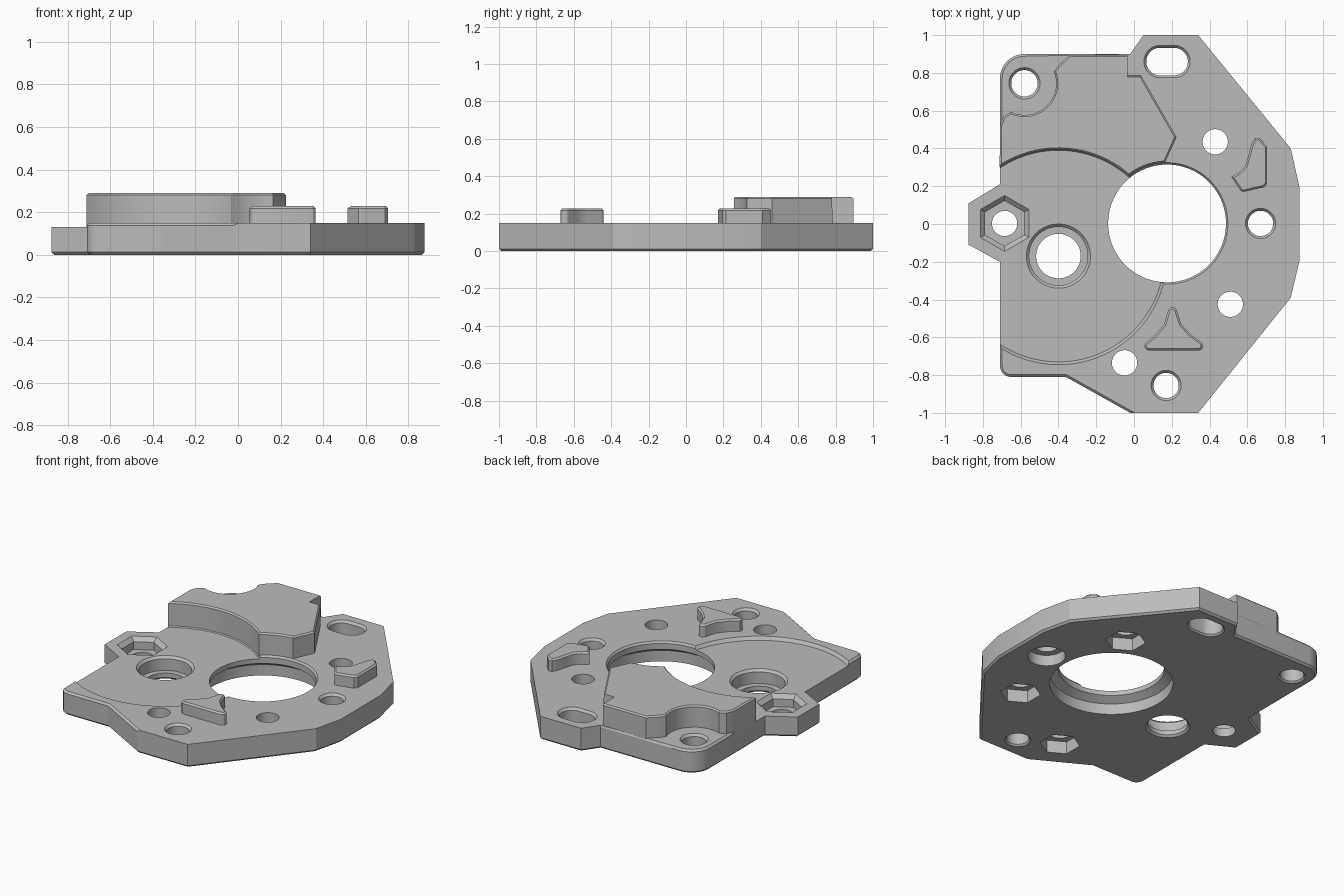
import bpy, bmesh, math
from mathutils import Vector

if "Cube" in bpy.data.objects:
    bpy.data.objects.remove(bpy.data.objects["Cube"], do_unlink=True)

grey = bpy.data.materials.new("plain grey")
grey.use_nodes = True
COLOUR = (0.5, 0.5, 0.5, 1)
grey.diffuse_color = COLOUR
grey.node_tree.nodes["Principled BSDF"].inputs["Base Color"].default_value = COLOUR

TOP = 0.15
MAIN = (0.175, 0.003)      # large opening
WELL = (-0.40, -0.17)      # round recess


def arc(centre, r, a0, a1, n):
    return [(centre[0] + r * math.cos(math.radians(a0 + (a1 - a0) * i / n)),
             centre[1] + r * math.sin(math.radians(a0 + (a1 - a0) * i / n)))
            for i in range(n + 1)]


def finish(bm, name):
    bmesh.ops.recalc_face_normals(bm, faces=bm.faces)
    mesh = bpy.data.meshes.new(name)
    bm.to_mesh(mesh)
    bm.free()
    mesh.materials.append(grey)
    ob = bpy.data.objects.new(name, mesh)
    bpy.context.collection.objects.link(ob)
    return ob


def prism(name, pts, z0, z1, chamfer, where):
    """Upright prism with chamfers on the rim edges picked by where(midpoint)."""
    bm = bmesh.new()
    base = bm.faces.new([bm.verts.new((x, y, z0)) for x, y in pts])
    res = bmesh.ops.extrude_face_region(bm, geom=[base], use_keep_orig=True)
    for v in res["geom"]:
        if isinstance(v, bmesh.types.BMVert):
            v.co.z = z1
    bmesh.ops.recalc_face_normals(bm, faces=bm.faces)
    rim = [e for e in bm.edges if abs(e.verts[0].co.z - e.verts[1].co.z) < 1e-5
           and where((e.verts[0].co + e.verts[1].co) / 2)]
    bmesh.ops.bevel(bm, geom=rim, offset=chamfer, segments=1, affect='EDGES',
                    clamp_overlap=True)
    return finish(bm, name)


def add_bore(bm, centre, profile, sides=40, turn=0, stretch=0):
    """Closed stack of rings (radius, height); stretch makes a slot."""
    rings = []
    for r, z in profile:
        ring = []
        for i in range(sides):
            a = 2 * math.pi * (i + 0.5) / sides + math.radians(turn)
            dx = math.copysign(stretch, math.cos(a))
            ring.append(bm.verts.new((centre[0] + r * math.cos(a) + dx,
                                      centre[1] + r * math.sin(a), z)))
        rings.append(ring)
    for low, high in zip(rings, rings[1:]):
        for i in range(sides):
            j = (i + 1) % sides
            bm.faces.new((low[i], low[j], high[j], high[i]))
    bm.faces.new(rings[0][::-1])
    bm.faces.new(rings[-1])


def cut(ob, bm):
    cutter = finish(bm, "cutter")
    cutter.hide_render = True
    mod = ob.modifiers.new("cut", 'BOOLEAN')
    mod.operation, mod.solver, mod.object = 'DIFFERENCE', 'EXACT', cutter
    bpy.context.view_layer.objects.active = ob
    bpy.ops.object.modifier_apply(modifier=mod.name)
    bpy.data.objects.remove(cutter, do_unlink=True)


# Base plate with rounded left corners and side tab
outline = [(0.34, -1), (0.83, -0.39), (0.875, -0.2), (0.875, 0.2), (0.83, 0.4),
           (0.34, 1), (0.05, 1), (-0.02, 0.9)]
outline += arc((-0.58, 0.77), 0.13, 90, 180, 10)
outline += [(-0.71, 0.21), (-0.875, 0.11), (-0.875, -0.11), (-0.71, -0.2)]
outline += arc((-0.65, -0.75), 0.06, 180, 270, 6)
outline += [(-0.36, -0.81), (-0.02, -1)]
plate = prism("base_plate", outline, 0, TOP, 0.012,
              lambda p: p.z < 0.05 or p.x < -0.02)

# Shallow round recess
bm = bmesh.new()
add_bore(bm, WELL, [(0.56, 0.13), (0.575, TOP), (0.575, 0.3)], 96)
cut(plate, bm)

# Round holes and slot, with chamfered rims
bm = bmesh.new()
for x, y, r, stretch in ((-0.58, 0.745, 0.07, 0), (0.67, 0.003, 0.067, 0),
                         (0.17, -0.855, 0.067, 0), (0.175, 0.86, 0.073, 0.037)):
    add_bore(bm, (x, y), [(r + 0.01, -0.1), (r + 0.01, 0), (r, 0.01), (r, TOP - 0.015),
                          (r + 0.013, TOP), (r + 0.013, 0.3)], stretch=stretch)
nuts = ((0.43, 0.435), (0.51, -0.425), (-0.05, -0.735))
for c in nuts + ((-0.685, 0.003),):
    add_bore(bm, c, [(0.067, -0.1), (0.067, 0.3)])
add_bore(bm, WELL, [(0.13, -0.1), (0.13, 0), (0.118, 0.012), (0.118, 0.04), (0.155, 0.04),
                    (0.155, 0.115), (0.17, 0.13), (0.17, 0.3)], 48)
add_bore(bm, MAIN, [(0.36, -0.1), (0.36, 0.07), (0.312, 0.1), (0.312, 0.138),
                    (0.322, TOP), (0.322, 0.3)], 80)
cut(plate, bm)

# Hexagonal pockets and one wide counterbore underneath
bm = bmesh.new()
for c in nuts:
    add_bore(bm, c, [(0.118, -0.1), (0.118, 0.08)], 6)
add_bore(bm, (0.67, 0.003), [(0.11, -0.1), (0.11, 0.07)])
add_bore(bm, (-0.685, 0.003), [(0.12, 0.055), (0.12, 0.105), (0.148, 0.13),
                               (0.148, 0.3)], 6)
cut(plate, bm)

# Raised block, hugging the recess, the opening and the corner hole
shape = arc(WELL, 0.565, 123.4, 49, 24)
shape += arc(MAIN, 0.322, 128, 92, 10)
shape += [(0.225, 0.46), (-0.025, 0.895), (-0.34, 0.895), (-0.4, 0.84)]
shape += arc((-0.58, 0.745), 0.168, 22, -115, 18)
shape += [(-0.69, 0.57), (-0.71, 0.52)]
block = prism("raised_block", shape, 0.12, 0.29, 0.01, lambda p: p.z > 0.2)

# Corner notch beside the slot
bm = bmesh.new()
bmesh.ops.create_cube(bm, size=1)
for v in bm.verts:
    v.co = Vector((-0.035 if v.co.x < 0 else 0.2, 0.785 if v.co.y < 0 else 1,
                   TOP if v.co.z < 0 else 0.4))
    if v.co.y < 0.9 and v.co.z > 0.3:
        v.co.y -= 0.01
cut(block, bm)

# Two locating pads
triangle = arc((0.203, -0.465), 0.025, 150, 30, 5)
triangle += [(0.25, -0.53), (0.3, -0.585), (0.355, -0.625)]
triangle += arc((0.34, -0.645), 0.025, 30, -90, 4)
triangle += arc((0.08, -0.645), 0.025, 270, 150, 4)
triangle += [(0.115, -0.585), (0.16, -0.53)]
side = [(0.515, 0.25), (0.56, 0.275), (0.59, 0.31), (0.605, 0.36), (0.62, 0.42),
        (0.64, 0.455), (0.665, 0.455), (0.705, 0.41), (0.705, 0.215), (0.69, 0.195),
        (0.58, 0.17), (0.565, 0.175)]
for name, pts in (("front_pad", triangle), ("side_pad", side)):
    prism(name, pts, 0.14, 0.228, 0.01, lambda p: p.z > 0.2)

# Smooth the curved walls only
bpy.ops.object.select_all(action='DESELECT')
for ob in bpy.context.collection.objects:
    if ob.type == 'MESH' and ob.data.materials and ob.data.materials[0] == grey:
        ob.select_set(True)
        bpy.context.view_layer.objects.active = ob
bpy.ops.object.shade_smooth_by_angle(angle=math.radians(25))
